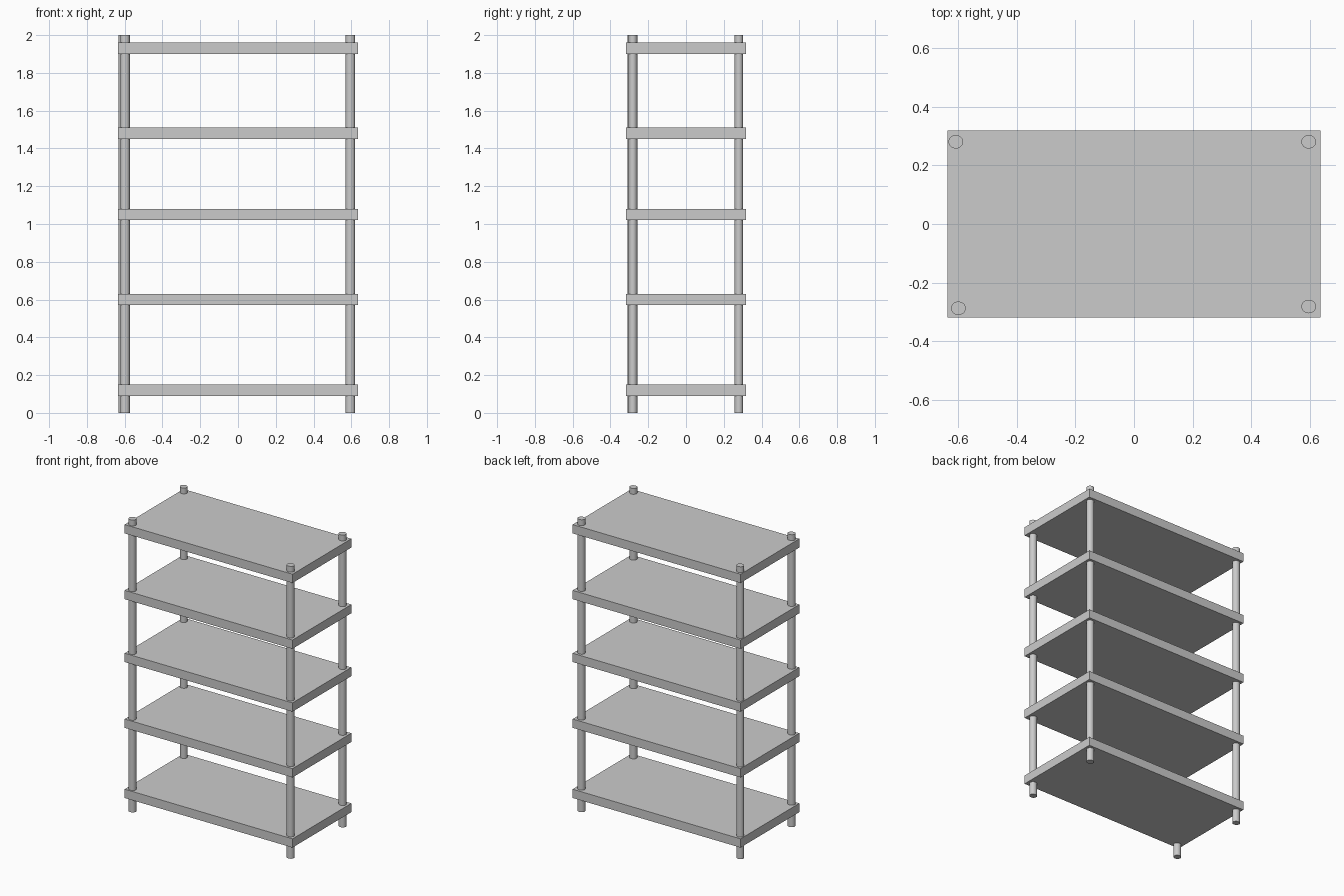
import bpy
import math

cube = bpy.data.objects.get("Cube")
if cube:
    bpy.data.objects.remove(cube, do_unlink=True)

# Single grey material
grey = bpy.data.materials.new("light_grey")
grey.use_nodes = True
colour = (0.6, 0.6, 0.6, 1)
grey.diffuse_color = colour
grey.node_tree.nodes["Principled BSDF"].inputs["Base Color"].default_value = colour


def finish(name, scale):
    obj = bpy.context.object
    obj.name = name
    obj.scale = scale
    bpy.ops.object.transform_apply(location=False, rotation=False, scale=True)
    obj.data.materials.append(grey)


# Shelf boards
for i, z in enumerate((0.12, 0.6, 1.05, 1.48, 1.93), 1):
    bpy.ops.mesh.primitive_cube_add(size=1, location=(0, 0, z))
    finish(f"shelf_{i}", (1.27, 0.636, 0.06))

# Slightly oval corner posts, running through every shelf
posts = {
    "front_right_post": (-0.598, -0.287),
    "front_left_post": (0.595, -0.281),
    "back_right_post": (-0.607, 0.28),
    "back_left_post": (0.595, 0.28),
}
for name, (x, y) in posts.items():
    bpy.ops.mesh.primitive_cylinder_add(vertices=32, radius=1, depth=2, location=(x, y, 1))
    finish(name, (0.025, 0.023, 1))
    bpy.ops.object.shade_smooth_by_angle(angle=math.radians(30))
